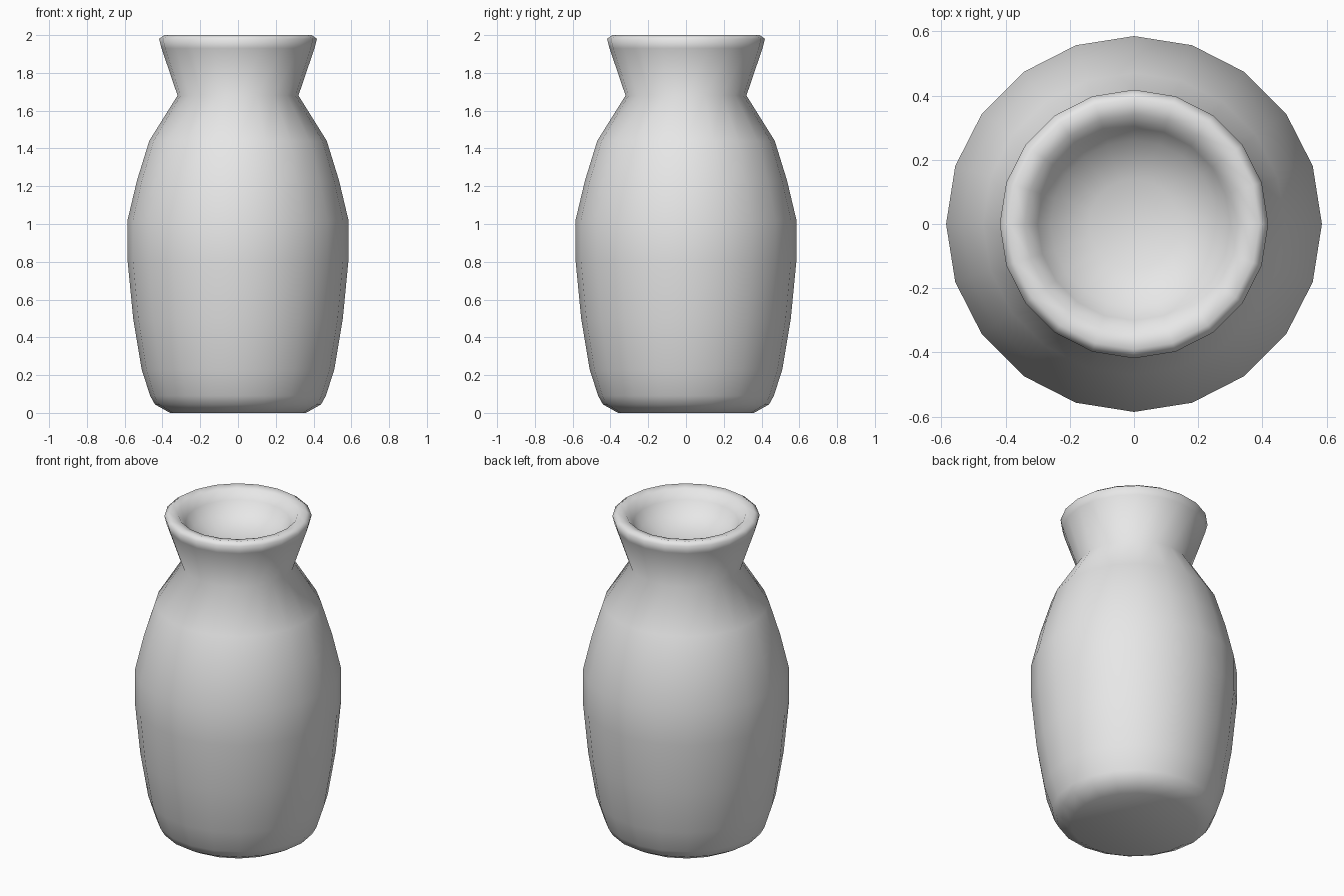
import bpy
import bmesh
from math import cos, sin, tau

cube = bpy.data.objects.get("Cube")
if cube:
    bpy.data.objects.remove(cube, do_unlink=True)

SIDES = 20

# Radius and height, from the base, up the outside, over the lip, into the bowl
PROFILE = [
    (0.36, 0.0), (0.44, 0.045), (0.465, 0.09), (0.51, 0.23), (0.555, 0.5),
    (0.585, 0.81), (0.585, 1.02), (0.535, 1.23), (0.47, 1.44), (0.32, 1.68),
    (0.405, 1.93), (0.418, 1.98), (0.39, 2.0), (0.34, 1.99), (0.30, 1.94),
    (0.26, 1.88), (0.14, 1.83),
]
BOWL_CENTRE = 1.815


def make_material(name, colour):
    mat = bpy.data.materials.new(name)
    mat.use_nodes = True
    mat.diffuse_color = colour
    mat.node_tree.nodes["Principled BSDF"].inputs["Base Color"].default_value = colour
    return mat


def lathe(name, profile, centre_height, material):
    bm = bmesh.new()
    rings = []
    for radius, height in profile:
        rings.append([bm.verts.new((radius * cos(tau * i / SIDES),
                                    radius * sin(tau * i / SIDES), height))
                      for i in range(SIDES)])
    # Wall faces between neighbouring rings
    for low, high in zip(rings, rings[1:]):
        for i in range(SIDES):
            j = (i + 1) % SIDES
            bm.faces.new((low[i], low[j], high[j], high[i]))
    # Flat base and closed bowl
    bm.faces.new(list(reversed(rings[0])))
    centre = bm.verts.new((0, 0, centre_height))
    for i in range(SIDES):
        bm.faces.new((rings[-1][i], rings[-1][(i + 1) % SIDES], centre))
    bmesh.ops.recalc_face_normals(bm, faces=bm.faces)
    for face in bm.faces:
        face.smooth = True
    mesh = bpy.data.meshes.new(name)
    bm.to_mesh(mesh)
    bm.free()
    mesh.materials.append(material)
    obj = bpy.data.objects.new(name, mesh)
    bpy.context.collection.objects.link(obj)
    return obj


clay = make_material("light grey clay", (0.8, 0.8, 0.8, 1.0))
lathe("vase", PROFILE, BOWL_CENTRE, clay)
